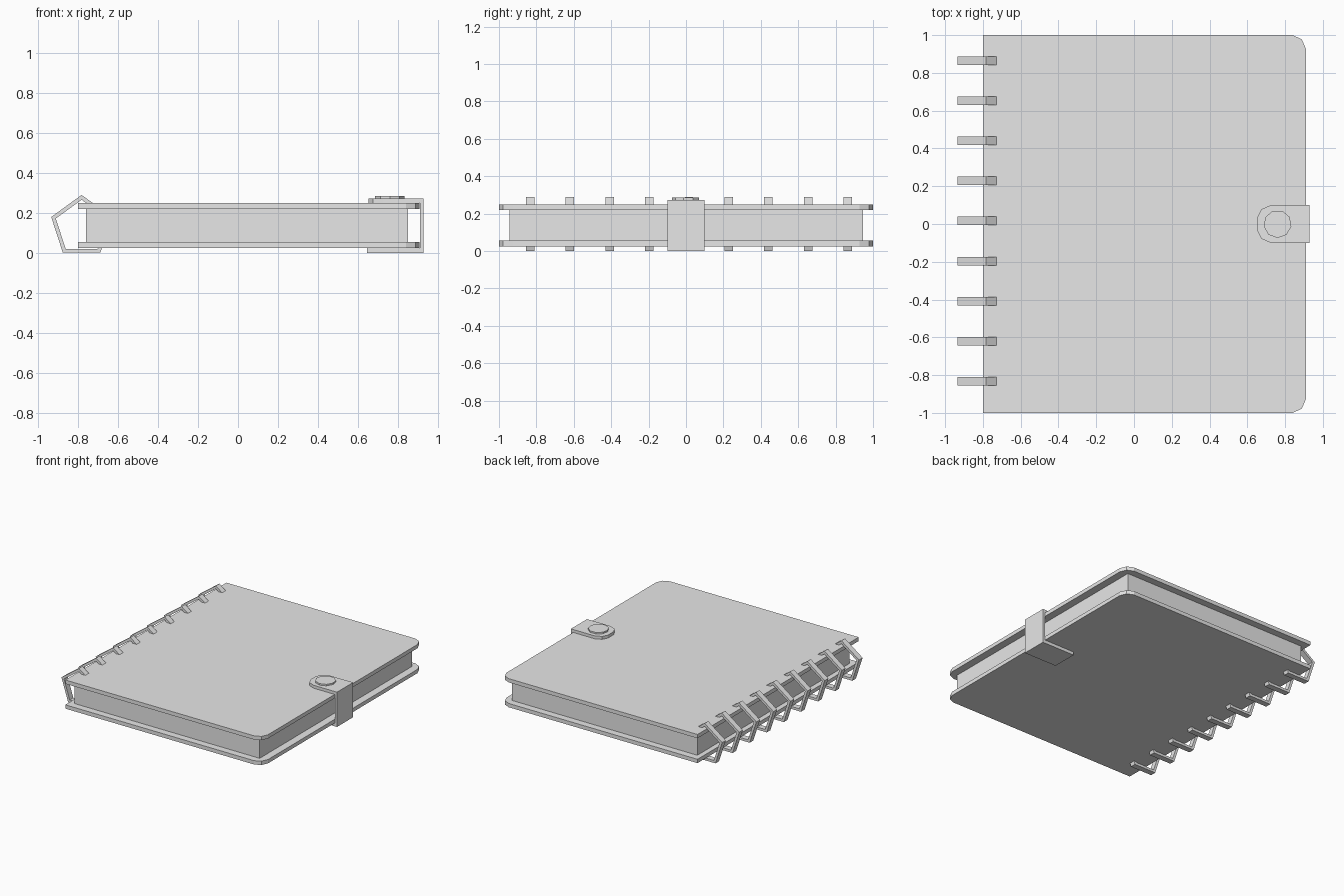
import bpy
import bmesh
import math

cube = bpy.data.objects.get("Cube")
if cube:
    bpy.data.objects.remove(cube, do_unlink=True)

grey = bpy.data.materials.new("light grey")
grey.use_nodes = True
grey.diffuse_color = (0.8, 0.8, 0.8, 1)
grey.node_tree.nodes["Principled BSDF"].inputs["Base Color"].default_value = (0.8, 0.8, 0.8, 1)


def finish(name, bm):
    """Turn a bmesh into a flat shaded, grey object."""
    bmesh.ops.recalc_face_normals(bm, faces=bm.faces)
    mesh = bpy.data.meshes.new(name)
    bm.to_mesh(mesh)
    bm.free()
    mesh.materials.append(grey)
    obj = bpy.data.objects.new(name, mesh)
    bpy.context.collection.objects.link(obj)
    return obj


def prism(name, outline, low, high, along_y=False):
    """Extrude an outline upwards, or along y when it is an x-z outline."""
    bm = bmesh.new()
    verts = [bm.verts.new((a, low, b) if along_y else (a, b, low)) for a, b in outline]
    face = bm.faces.new(verts)
    grown = bmesh.ops.extrude_face_region(bm, geom=[face])["geom"]
    move = (0, high - low, 0) if along_y else (0, 0, high - low)
    bmesh.ops.translate(bm, vec=move, verts=[v for v in grown if isinstance(v, bmesh.types.BMVert)])
    return finish(name, bm)


def mirrored(half):
    """Complete an outline that is symmetrical in y."""
    return half + [(x, -y) for x, y in reversed(half)]


def polygon(sides, radius, cx, cy, start):
    angles = [start + 2 * math.pi * i / sides for i in range(sides)]
    return [(cx + radius * math.cos(a), cy + radius * math.sin(a)) for a in angles]


# Covers with rounded outer corners, and the page block between them
cover = mirrored([(-0.8, 1), (0.84, 1), (0.888, 0.978), (0.91, 0.928)])
prism("bottom_cover", cover, 0.025, 0.055)
prism("top_cover", cover, 0.22, 0.25)
prism("pages", mirrored([(-0.76, 0.945), (0.85, 0.945)]), 0.055, 0.22)

# Closing strap: bent band round the edge, rounded tab on top, stud
band = [(0.645, 0), (0.93, 0), (0.93, 0.273), (0.912, 0.273), (0.912, 0.025), (0.645, 0.025)]
prism("strap_band", band, -0.1, 0.1, along_y=True)
tab = mirrored([(0.912, 0.1), (0.725, 0.1), (0.675, 0.078), (0.653, 0.035)])
prism("strap_tab", tab, 0.25, 0.273)
prism("strap_stud", polygon(9, 0.074, 0.76, 0, math.radians(70)), 0.273, 0.285)


# Five-sided binding rings
def binding_ring(name, y):
    bm = bmesh.new()
    loops = []
    for radius, side in ((0.16, -1), (0.16, 1), (0.136, 1), (0.136, -1)):
        points = polygon(5, radius, -0.783, 0.13, math.pi / 2)
        loops.append([bm.verts.new((x, y + side * 0.0225, z)) for x, z in points])
    for i in range(4):
        a, b = loops[i], loops[(i + 1) % 4]
        for j in range(5):
            k = (j + 1) % 5
            bm.faces.new((a[j], a[k], b[k], b[j]))
    finish(name, bm)


for i in range(9):
    binding_ring(f"binding_ring_{i + 1}", 0.016 + (i - 4) * 0.2122)
